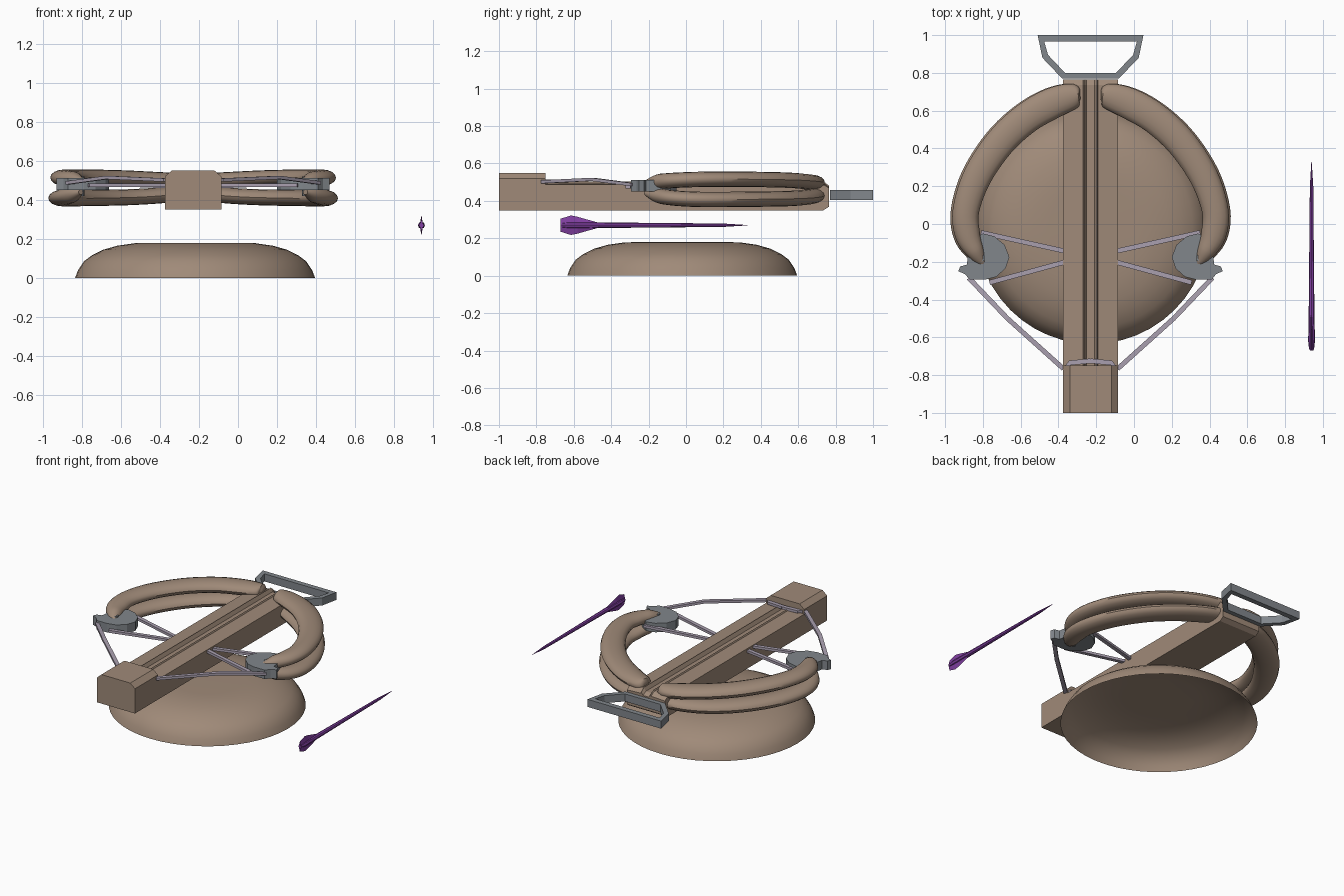
import bpy, bmesh, math
from mathutils import Vector

if "Cube" in bpy.data.objects:
    bpy.data.objects.remove(bpy.data.objects["Cube"])

CX = -0.23  # mirror line of the crossbow


def material(name, col):
    m = bpy.data.materials.new(name)
    m.diffuse_color = (*col, 1)
    m.use_nodes = True
    m.node_tree.nodes["Principled BSDF"].inputs["Base Color"].default_value = m.diffuse_color
    return m


WOOD = material("wood", (0.35, 0.255, 0.19))
METAL = material("metal", (0.22, 0.24, 0.26))
CORD = material("cord", (0.40, 0.35, 0.43))
PURPLE = material("purple", (0.22, 0.05, 0.36))


def loft(name, rings, mat, caps=True, cyclic=False, smooth=False):
    """Skin a list of equal-length point rings."""
    bm = bmesh.new()
    vs = [[bm.verts.new(p) for p in r] for r in rings]
    n = len(vs[0])
    for i in range(len(vs) if cyclic else len(vs) - 1):
        a, b = vs[i], vs[(i + 1) % len(vs)]
        for j in range(n):
            k = (j + 1) % n
            bm.faces.new((a[j], a[k], b[k], b[j]))
    if caps and not cyclic:
        bm.faces.new(vs[0])
        bm.faces.new(vs[-1])
    bmesh.ops.recalc_face_normals(bm, faces=bm.faces)
    me = bpy.data.meshes.new(name)
    bm.to_mesh(me)
    bm.free()
    me.materials.append(mat)
    ob = bpy.data.objects.new(name, me)
    bpy.context.collection.objects.link(ob)
    if smooth:
        bpy.context.view_layer.objects.active = ob
        ob.select_set(True)
        bpy.ops.object.shade_smooth_by_angle(angle=math.radians(40))
        ob.select_set(False)
    return ob


def sweep(name, path, sizes, mat, sides=4, turn=0.0, smooth=False):
    """Elliptical or square section swept along a mostly level path."""
    pts = [Vector(p) for p in path]
    rings = []
    for i, p in enumerate(pts):
        t = pts[min(i + 1, len(pts) - 1)] - pts[max(i - 1, 0)]
        side = Vector((t.y, -t.x, 0)).normalized()
        w, h = sizes[i]
        angs = [turn + 2 * math.pi * j / sides for j in range(sides)]
        rings.append([p + side * w * math.cos(a) + Vector((0, 0, h * math.sin(a))) for a in angs])
    return loft(name, rings, mat, smooth=smooth)


def spline(keys, steps=5):
    """Catmull-Rom through tuples of any length."""
    k = [keys[0]] + list(keys) + [keys[-1]]
    out = []
    for i in range(1, len(k) - 2):
        for s in range(steps):
            t = s / steps
            out.append([0.5 * (2 * b + (c - a) * t + (2*a - 5*b + 4*c - d) * t**2
                               + (3*b - a - 3*c + d) * t**3)
                        for a, b, c, d in zip(k[i-1], k[i], k[i+1], k[i+2])])
    return out + [list(keys[-1])]


def prism(name, outline, z0, z1, mat):
    return loft(name, [[(x, y, z) for x, y in outline] for z in (z0, z1)], mat)


# dome base: open shell
prof = [(0.615, 0), (0.60, 0.04), (0.57, 0.085), (0.53, 0.115), (0.47, 0.145),
        (0.40, 0.165), (0.31, 0.178), (0.23, 0.18), (0.002, 0.18)]
rings = [[(CX + 0.01 + r * math.cos(2 * math.pi * j / 48), -0.02 + r * math.sin(2 * math.pi * j / 48), z)
          for j in range(48)] for r, z in prof]
dome = loft("dome_base", rings, WOOD, caps=False, smooth=True)
if dome.data.polygons[0].normal.z < 0:
    dome.data.flip_normals()

# stock: grooved rail and taller end block
rail = [(-.145, .35), (.145, .35), (.145, .488), (.04, .495), (.035, .505), (.022, .48),
        (-.022, .48), (-.035, .505), (-.04, .495), (-.145, .488)]
loft("stock_rail", [[(CX + x, y, 0.42 + (z - 0.42) * f) for x, z in rail]
                    for y, f in ((-0.76, 1), (0.735, 1), (0.765, 0.72))], WOOD)
block = [(-.145, .35), (.145, .35), (.145, .52), (.11, .55), (-.11, .55), (-.145, .52)]
loft("stock_block", [[(CX + x, y, z) for x, z in block] for y in (-1, -0.75)], WOOD)

# limbs: (offset from centre, y, upper z, lower z, half width)
limb = [(.055, .685, .495, .435, .025), (.085, .68, .497, .43, .065), (.20, .64, .503, .42, .082),
        (.34, .56, .51, .413, .082), (.48, .43, .514, .41, .08), (.60, .25, .516, .408, .076),
        (.66, .07, .515, .408, .07), (.65, -.06, .51, .415, .066), (.605, -.155, .503, .428, .045),
        (.565, -.215, .497, .44, .015)]
limb = spline(limb)
cam = [(.57, -.05), (.51, -.065), (.455, -.11), (.43, -.175), (.45, -.235), (.50, -.28),
       (.56, -.295), (.64, -.295), (.665, -.265), (.70, -.25), (.69, -.225), (.655, -.215),
       (.645, -.14), (.625, -.085)]

for side, s in (("left", -1), ("right", 1)):
    for level, zi, out in (("upper", 2, 0), ("lower", 3, 0.01)):
        sweep(f"{side}_{level}_limb",
              [(CX + s * (k[0] + out), k[1], k[zi]) for k in limb],
              [(k[4], min(0.041, k[4] * 0.85)) for k in limb], WOOD, sides=16, smooth=True)
    # wheel at the limb tips with its axle
    prism(f"{side}_cam", [(CX + s * x, y) for x, y in cam], 0.45, 0.512, METAL)
    axle = [(CX + s * .575 + .018 * math.cos(a * math.pi / 4), -.18 + .018 * math.sin(a * math.pi / 4))
            for a in range(8)]
    prism(f"{side}_axle", axle, 0.42, 0.52, METAL)
    # cables and bowstring
    for name, path in (
            ("front_cable", [(.58, -.045, .485), (.13, -.145, .468)]),
            ("rear_cable", [(.535, -.31, .475), (.13, -.20, .475)]),
            ("bowstring", [(.645, -.285, .487), (.44, -.50, .515), (.145, -.765, .502),
                           (.11, -.735, .505), (0, -.725, .507)])):
        pts = [(CX + s * x, y, z) for x, y, z in path]
        sweep(f"{side}_{name}", pts, [(.018, .012)] * len(pts), CORD, turn=math.pi / 4)

# foot stirrup frame
outer = [(.28, 1), (.255, .88), (.15, .77), (-.15, .77), (-.255, .88), (-.28, 1)]
inner = [(.245, .965), (.225, .895), (.135, .80), (-.135, .80), (-.225, .895), (-.245, .965)]
loft("stirrup", [[(CX + a, b, .405), (CX + a, b, .457), (CX + c, d, .457), (CX + c, d, .405)]
                 for (a, b), (c, d) in zip(outer, inner)], METAL, cyclic=True)

# bolt: tapered shaft and vertical fin
BX, BZ = 0.94, 0.27
shaft = [(-.665, .013), (-.62, .018), (-.45, .015), (.20, .009), (.33, .001)]
sweep("bolt_shaft", [(BX, y, BZ) for y, r in shaft], [(r, r) for y, r in shaft], PURPLE, sides=8)
fin = [(-.67, .035), (-.615, .052), (-.58, .045), (-.47, .014)]
sweep("bolt_fin", [(BX, y, BZ) for y, h in fin], [(.009, h * 1.0) for y, h in fin], PURPLE, sides=4)
